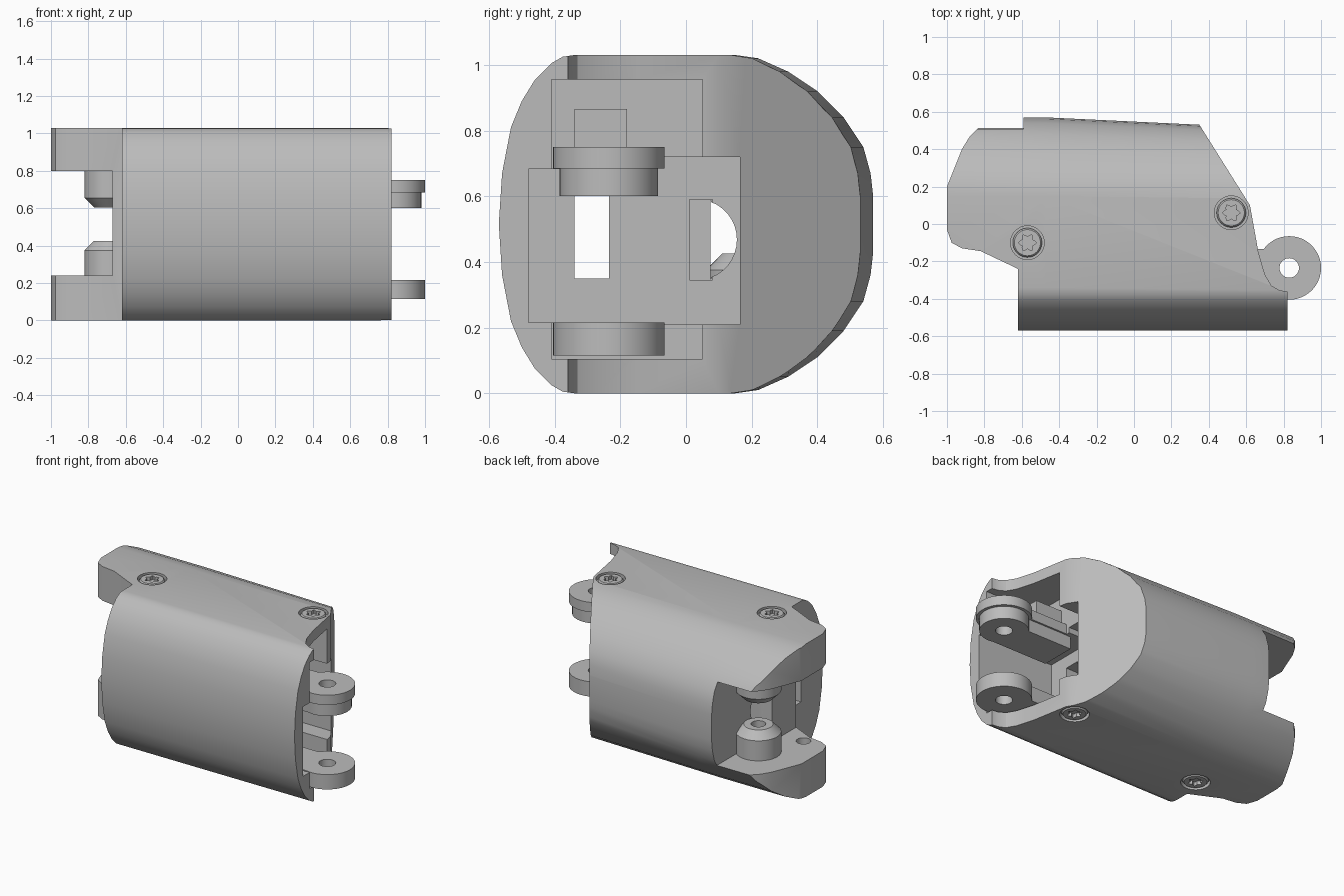
import bpy, bmesh, math
from mathutils import Vector

old = bpy.data.objects.get("Cube")
if old:
    bpy.data.objects.remove(old, do_unlink=True)

grey = bpy.data.materials.new("plain grey")
grey.use_nodes = True
grey.diffuse_color = (0.5, 0.5, 0.5, 1)
grey.node_tree.nodes["Principled BSDF"].inputs["Base Color"].default_value = (0.5, 0.5, 0.5, 1)

MID = 0.515   # height of the mirror plane
TOP = 1.03


def make(name, bm):
    bmesh.ops.recalc_face_normals(bm, faces=bm.faces)
    mesh = bpy.data.meshes.new(name)
    bm.to_mesh(mesh)
    bm.free()
    mesh.materials.append(grey)
    obj = bpy.data.objects.new(name, mesh)
    bpy.context.collection.objects.link(obj)
    return obj


def loft(name, rings):
    """Closed solid through rings of matching points."""
    bm = bmesh.new()
    loops = [[bm.verts.new(p) for p in ring] for ring in rings]
    for a, b in zip(loops, loops[1:]):
        for i in range(len(a)):
            j = (i + 1) % len(a)
            bm.faces.new((a[i], a[j], b[j], b[i]))
    bm.faces.new(loops[0])
    bm.faces.new(loops[-1])
    return make(name, bm)


def prism(name, points, z0, z1):
    return loft(name, [[(x, y, z) for x, y in points] for z in (z0, z1)])


def box(name, x0, x1, y0, y1, z0, z1):
    return prism(name, [(x0, y0), (x1, y0), (x1, y1), (x0, y1)], z0, z1)


def circle(x, y, r, n=48):
    return [(x + r * math.cos(math.tau * i / n), y + r * math.sin(math.tau * i / n))
            for i in range(n)]


def combine(target, tool, mode):
    mod = target.modifiers.new("combine", "BOOLEAN")
    mod.operation, mod.solver, mod.object = mode, "EXACT", tool
    bpy.context.view_layer.objects.active = target
    bpy.ops.object.modifier_apply(modifier=mod.name)
    bpy.data.objects.remove(tool, do_unlink=True)


def cut(target, tool):
    combine(target, tool, "DIFFERENCE")


def smooth(obj):
    bpy.ops.object.select_all(action="DESELECT")
    obj.select_set(True)
    bpy.context.view_layer.objects.active = obj
    bpy.ops.object.shade_smooth_by_angle(angle=math.radians(28))


# Shell: rounded cross-section lofted along x, narrowing slightly at the back
half = [(-.57, .515), (-.56, .67), (-.533, .81), (-.5, .89), (-.46, .955), (-.41, 1.005),
        (-.375, 1.025), (-.34, TOP), (.15, TOP), (.22, 1.02), (.31, .98), (.4, .92),
        (.48, .84), (.54, .75), (.562, .67), (.57, .6)]
section = half + [(y, TOP - z) for y, z in reversed(half[1:])]
rings = []
for x, back in ((-1.1, 1), (-.47, 1), (.9, .885)):
    rings.append([(x, y * (back if y > 0 else 1), z) for y, z in section])
shell = loft("shell", rings)

# Plan outline trims the two ends
outline = [(-1, .2), (-.92, .4), (-.88, .465), (-.83, .515), (-.78, .54), (-.72, .56),
           (-.6, .6), (.3, .6), (.35, .53), (.62, .1), (.665, -.15), (.7, -.27),
           (.735, -.33), (.78, -.355), (.82, -.36), (.82, -.6), (-.62, -.6),
           (-.62, -.24), (-.82, -.145), (-.92, -.13), (-.975, -.1), (-1, -.03)]
combine(shell, prism("outline", outline, -.1, 1.2), "INTERSECT")

# Fork slot at the left end, deeper towards the back
slot = [(-1.2, -.5), (-.67, -.5), (-.67, .04), (-.59, .08), (-.59, .8), (-1.2, .8)]
cut(shell, prism("fork_slot", slot, .24, .8))

# Cavity and hinge pockets at the right end
for bounds in ((.25, 1, -.48, -.1, .215, .683),
               (.25, 1, -.11, .165, .21, .72),
               (.42, 1, -.18, .05, .105, .955),
               (.42, 1, -.41, -.17, .105, .225),
               (.42, 1, -.41, -.17, .675, .955)):
    cut(shell, box("pocket", *bounds))

# Passages running through the core
cut(shell, box("window", -.9, .4, -.34, -.235, .35, .6))
arch = [(.075, .345)] + [(.035 + .12 * math.cos(a), .468 + .122 * math.sin(a))
                         for a in [math.radians(d) for d in range(-70, 71, 10)]] + [(.075, .59)]
cut(shell, loft("channel", [[(x, y, z) for y, z in arch] for x in (-.8, .4)]))
cut(shell, box("channel_mouth", .1, .4, .01, .08, .345, .59))

# Fork pin hole
cut(shell, prism("pin_hole", circle(-.82, -.08, .045), .1, .93))

# Screw seats, top and bottom
screws = [("left", -.57, -.1), ("right", .52, .06)]
for _, x, y in screws:
    for z in (0, TOP):
        cut(shell, prism("screw_seat", circle(x, y, .09), z - .03, z + .03))
smooth(shell)


# Screw heads with a six-lobed socket
for side, x, y in screws:
    for level, s in (("top", 1), ("bottom", -1)):
        face = MID + s * (MID - .002)
        head = loft("%s_%s_screw" % (side, level),
                    [[(px, py, face - s * d) for px, py in circle(x, y, r)]
                     for d, r in ((.035, .078), (.01, .078), (0, .07))])
        star = []
        for i in range(24):
            r = .039 + .009 * math.cos(6 * math.tau * i / 24)
            a = math.tau * i / 24
            star.append((x + r * math.cos(a), y + r * math.sin(a)))
        cut(head, prism("socket", star, face - .025, face + .025))
        smooth(head)

# Chamfered bosses facing each other inside the fork
for name, s in (("lower_boss", -1), ("upper_boss", 1)):
    steps = ((MID + s * .3, .14), (MID + s * .14, .14), (MID + s * .09, .09))
    boss = loft(name, [[(x, y, z) for x, y in circle(-.68, .2, r)] for z, r in steps])
    cut(boss, prism("bore", circle(-.68, .2, .045), MID + s * .25, MID))
    smooth(boss)


# Hinge lugs: round eye with an arm reaching into the shell
def lug(name, r, z0, z1):
    cx, cy = .83, -.235
    arc = [(cx + r * math.cos(math.radians(a)), cy + r * math.sin(math.radians(a)))
           for a in range(-90, 136, 6)]
    eye = prism(name, circle(cx, cy, r), z0, z1)
    arm = prism("arm", [(cx, cy - r * .97), (cx, cy + r * .3), (cx - r * .75, cy + r * .6),
                        (.38, cy + r * .6), (.38, cy - r * .97)], z0, z1)
    combine(eye, arm, "UNION")
    cut(eye, prism("eye_hole", circle(cx, cy, .052), z0 - .1, z1 + .1))
    smooth(eye)


lug("lower_hinge_lug", .17, .115, .215)
lug("upper_hinge_lug", .17, .684, .75)
lug("upper_hinge_collar", .15, .6, .685)

# Rest block above the upper lug
box("rest_block", .4, .62, -.34, -.18, .75, .865)
